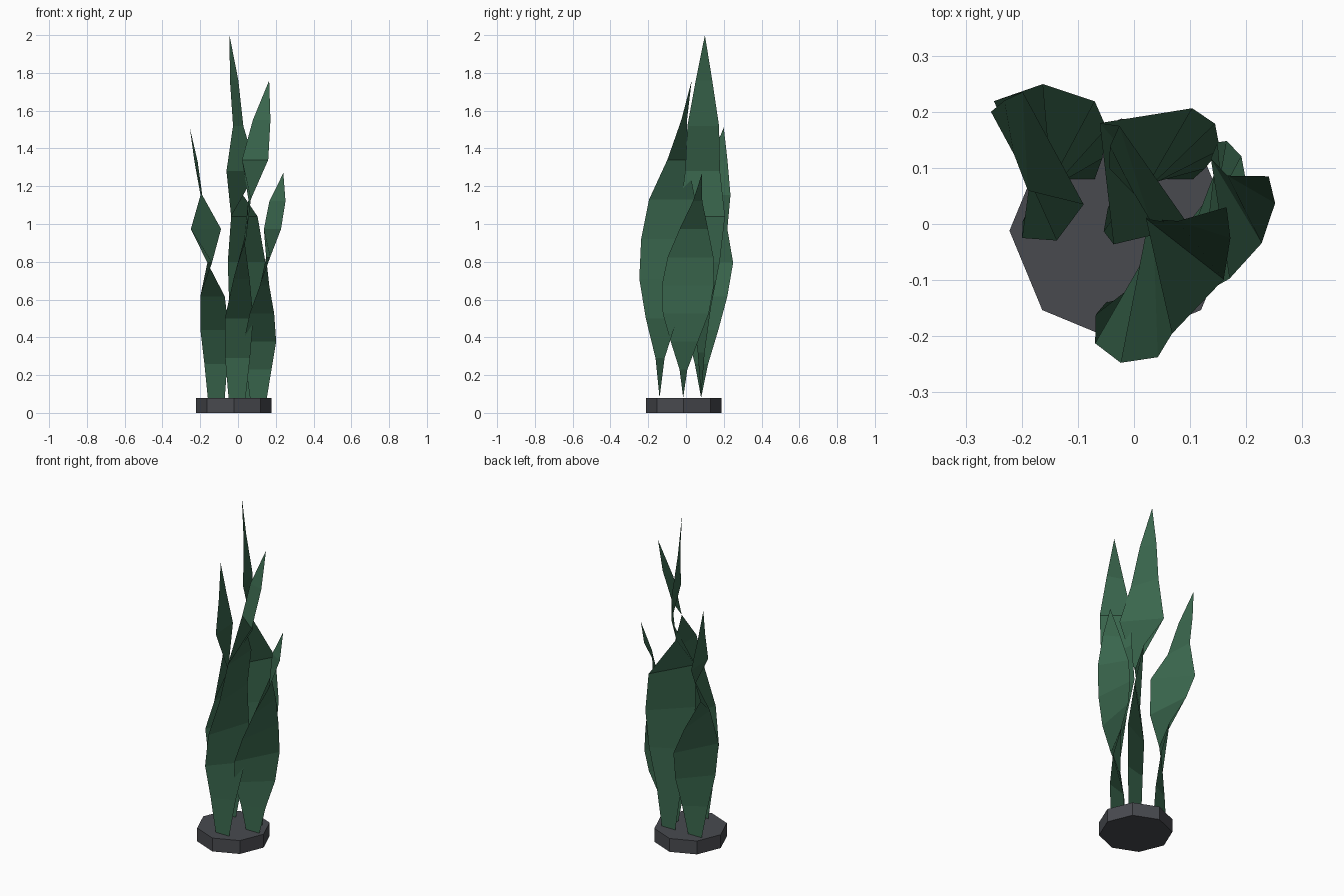
import bpy, bmesh, math

if "Cube" in bpy.data.objects:
    bpy.data.objects.remove(bpy.data.objects["Cube"])


def material(name, rgb):
    m = bpy.data.materials.new(name)
    m.diffuse_color = (*rgb, 1)
    m.use_nodes = True
    m.node_tree.nodes["Principled BSDF"].inputs["Base Color"].default_value = m.diffuse_color
    return m


green = material("leaf green", (0.042, 0.135, 0.075))
grey = material("stone grey", (0.065, 0.068, 0.078))


def finish(bm, name, mat):
    me = bpy.data.meshes.new(name)
    bm.to_mesh(me)
    bm.free()
    me.materials.append(mat)
    ob = bpy.data.objects.new(name, me)
    bpy.context.collection.objects.link(ob)
    return ob


# octagonal stone base
bm = bmesh.new()
bmesh.ops.create_cone(bm, cap_ends=True, segments=8, radius1=0.2, radius2=0.2, depth=0.08)
bmesh.ops.translate(bm, verts=bm.verts, vec=(-0.022, -0.012, 0.04))
finish(bm, "stone_base", grey)

# half widths shared by all blades, from root to just below the tip
HALF_WIDTHS = [0.045, 0.07, 0.112, 0.138, 0.14, 0.122, 0.088, 0.049]


def blade(name, root, tip, angles):
    """Thin twisted leaf leaning from root (x, y) to tip (x, y, z)."""
    bm = bmesh.new()
    rows = []
    for i, (w, a) in enumerate(zip(HALF_WIDTHS, angles)):
        t = i / 8
        cx = root[0] + (tip[0] - root[0]) * t * t
        cy = root[1] + (tip[1] - root[1]) * t * t
        z = 0.08 + (tip[2] - 0.08) * t
        dx, dy = w * math.cos(math.radians(a)), w * math.sin(math.radians(a))
        rows.append((bm.verts.new((cx - dx, cy - dy, z)),
                     bm.verts.new((cx + dx, cy + dy, z))))
    for (l0, r0), (l1, r1) in zip(rows, rows[1:]):
        bm.faces.new((l0, r0, r1, l1))
    bm.faces.new((*rows[-1], bm.verts.new(tip)))
    return finish(bm, name, green)


# four twisted leaves, with the twist angle of each row
blade("tall_leaf", (0.06, 0.08), (-0.045, 0.10, 2.0),
      [0, 15, 27, 44, 60, 131, 108, 117])
blade("front_leaf", (-0.005, -0.14), (0.165, 0.03, 1.76),
      [0, 20, 48, 72, 92, 93, 142, 162])
blade("left_leaf", (-0.115, 0.08), (-0.255, 0.20, 1.51),
      [0, 30, 48, 62, 95, 131, 93, 100])
blade("right_leaf", (0.108, -0.015), (0.24, 0.085, 1.27),
      [0, 17, 40, 62, 80, 95, 121, 150])
